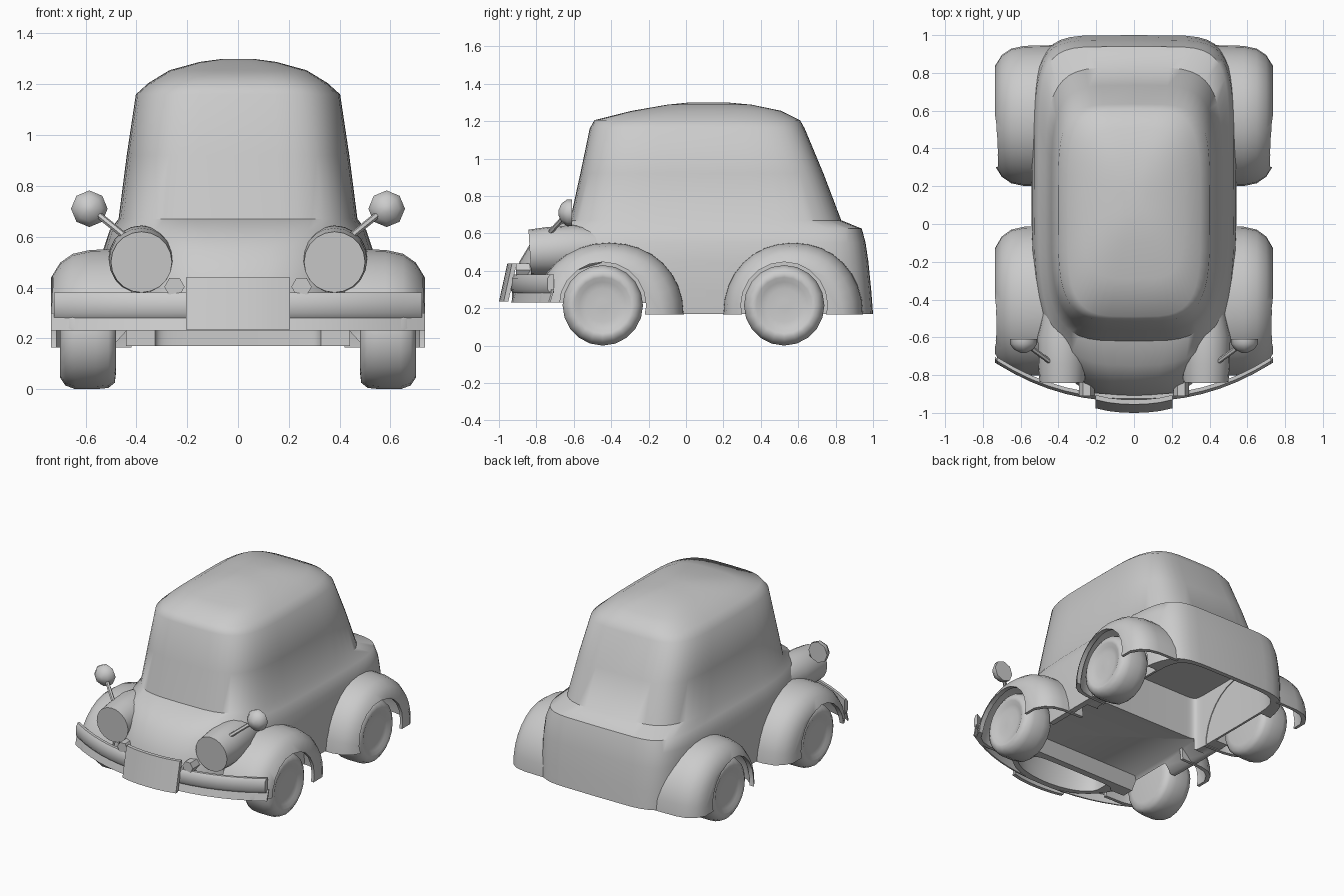
import bpy, bmesh, math
from mathutils import Vector

if "Cube" in bpy.data.objects:
    bpy.data.objects.remove(bpy.data.objects["Cube"], do_unlink=True)

paint = bpy.data.materials.new("plain grey")
paint.use_nodes = True
paint.diffuse_color = (0.6, 0.6, 0.6, 1)
paint.node_tree.nodes["Principled BSDF"].inputs["Base Color"].default_value = (0.6, 0.6, 0.6, 1)


def loft(name, rings):
    """Skin a list of closed rings and cap both ends."""
    bm = bmesh.new()
    loops = [[bm.verts.new(p) for p in ring] for ring in rings]
    n = len(loops[0])
    for a, b in zip(loops, loops[1:]):
        for i in range(n):
            j = (i + 1) % n
            bm.faces.new((a[i], a[j], b[j], b[i]))
    bm.faces.new(loops[0])
    bm.faces.new(loops[-1])
    bmesh.ops.recalc_face_normals(bm, faces=bm.faces)
    mesh = bpy.data.meshes.new(name)
    bm.to_mesh(mesh)
    bm.free()
    ob = bpy.data.objects.new(name, mesh)
    bpy.context.collection.objects.link(ob)
    mesh.materials.append(paint)
    return ob


def lathe(name, start, direction, profile, n):
    """Turn (distance, radius) pairs about an axis."""
    d = Vector(direction).normalized()
    u = d.cross(Vector((0, 0, 1))).normalized()
    v = u.cross(d)
    turn = [math.tau * i / n for i in range(n)]
    return loft(name, [[Vector(start) + d * a + (u * math.cos(t) + v * math.sin(t)) * r
                        for t in turn] for a, r in profile])


def hopper(name, *levels):
    """Box whose outline may change with height: half width, y0, y1, z."""
    return loft(name, [[(-h, y0, z), (h, y0, z), (h, y1, z), (-h, y1, z)] for h, y0, y1, z in levels])


def power(value, e):
    return math.copysign(abs(value) ** e, value)


def plan_ring(z, front, back, half, nf, nb, count=48):
    """Rounded plan outline with separate front and back roundness."""
    mid, reach = (front + back) / 2, (back - front) / 2
    pts = []
    for i in range(count):
        t = math.tau * i / count
        e = 2 / (nb if math.sin(t) > 0 else nf)
        pts.append((half * power(math.cos(t), e), mid + reach * power(math.sin(t), e), z))
    return pts


# Body and cabin: height, front, back, half width, front and back roundness
body = loft("body_shell", [plan_ring(*r) for r in (
    (0.17, -0.93, 1.00, 0.535, 2.7, 6),
    (0.30, -0.93, 0.99, 0.542, 2.7, 6),
    (0.45, -0.89, 0.975, 0.54, 2.7, 6),
    (0.55, -0.83, 0.96, 0.53, 2.8, 6),
    (0.625, -0.75, 0.94, 0.505, 3.2, 6),
    (0.67, -0.62, 0.83, 0.47, 4, 4.5),
    (0.92, -0.565, 0.735, 0.438, 4, 4.5),
    (1.16, -0.515, 0.635, 0.402, 4, 4.5),
    (1.205, -0.49, 0.61, 0.352, 4, 4),
    (1.255, -0.29, 0.51, 0.27, 4, 4),
    (1.288, -0.10, 0.35, 0.15, 3, 3),
    (1.30, 0.02, 0.22, 0.06, 3, 3))])

WHEELS = (("front", -0.445, -0.41, 0.40), ("rear", 0.525, 0.572, 0.375))
SIDES = (("left", 1), ("right", -1))


def fender_form(name, s, mid, reach, inset, inner):
    """Domed arch that shrinks towards the outer face."""
    rings = []
    for x, k in ((inner, 1.0), (0.58, 0.99), (0.65, 0.95), (0.70, 0.86), (0.735, 0.71)):
        arch = []
        for i in range(17):
            t = math.pi * i / 16
            arch.append((s * (x - inset), mid + (reach * k - inset) * power(math.cos(t), 0.95),
                         0.165 - inset + 0.387 * k * power(math.sin(t), 0.95)))
        rings.append(arch)
    return loft(name, rings)


# Fenders are thin shells: an inset copy hollows each one
fenders, hollows, wells = [], [], []
for end, axle, mid, reach in WHEELS:
    for side, s in SIDES:
        fenders.append(fender_form(f"{end}_{side}_fender", s, mid, reach, 0, 0.42))
        hollows.append(fender_form("hollow_cutter", s, mid, reach, 0.02, 0.40))
        wells.append(lathe("well_cutter", (s * 0.44, axle, 0.215), (s, 0, 0),
                           ((0, 0.232), (0.5, 0.232)), 20))
        wells.append(loft("slot_cutter", [[(s * x, axle - 0.224, z), (s * x, axle + 0.224, z),
                                           (s * (x + 0.5), axle + 0.224, z), (s * (x + 0.5), axle - 0.224, z)]
                                          for x, z in ((0.445, -0.1), (0.445, 0.22))]))

# Raised front lower edge, sloping cabin floor pan, open rear bay and open nose
trim = hopper("trim_cutter", (1, -1.3, -0.63, -0.1), (1, -1.3, -0.63, 0.23))
under = [
    hopper("floor_cutter", (0.53, -0.57, 0.12, 0.13), (0.42, -0.49, 0.12, 0.25)),
    loft("bay_cutter", [plan_ring(z, 0.11, y, 0.425, 20, 6) for z, y in ((0.1, 0.975), (0.55, 0.93))]),
    loft("nose_cutter", [plan_ring(z, y, -0.59, h, 2, 8)
                         for z, y, h in ((0.1, -0.895, 0.33), (0.3, -0.895, 0.33), (0.45, -0.84, 0.28))])]


def carve(ob, cutters):
    bpy.context.view_layer.objects.active = ob
    for c in cutters:
        m = ob.modifiers.new("cut", 'BOOLEAN')
        m.object, m.operation, m.solver = c, 'DIFFERENCE', 'EXACT'
        bpy.ops.object.modifier_apply(modifier=m.name)


carve(body, wells + [trim] + under)
for f, h in zip(fenders, hollows):
    carve(f, [h] + wells + [trim])
for c in wells + hollows + under + [trim]:
    bpy.data.objects.remove(c, do_unlink=True)

# Wheels: rounded tyre with a shallow dished hub
TYRE = ((0, 0.15), (0.005, 0.19), (0.03, 0.21), (0.08, 0.215), (0.16, 0.215), (0.20, 0.20),
        (0.22, 0.17), (0.217, 0.15), (0.205, 0.125), (0.198, 0.09), (0.20, 0.03))
for end, axle, mid, reach in WHEELS:
    for side, s in SIDES:
        lathe(f"{end}_{side}_wheel", (s * 0.48, axle, 0.215), (s, 0, 0), TYRE, 20)

for side, s in SIDES:
    # Headlight pods running back into the bonnet
    lathe(f"{side}_headlight", (s * 0.38, -0.835, 0.50), (0, 1, 0.06),
          ((0, 0.12), (0.10, 0.128), (0.24, 0.13), (0.38, 0.10)), 20)
    # Small indicator lamps
    lathe(f"{side}_indicator", (s * 0.25, -0.91, 0.403), (0, 1, 0), ((0, 0.04), (0.09, 0.04)), 6)
    # Mirrors: domed cup with a flat glass side, on a thin arm
    lathe(f"{side}_mirror", (s * 0.585, -0.61, 0.71), (0, -1, 0),
          ((0, 0.072), (0.025, 0.072), (0.055, 0.05), (0.072, 0.015)), 8)
    root, tip = Vector((s * 0.43, -0.74, 0.59)), Vector((s * 0.56, -0.645, 0.695))
    lathe(f"{side}_mirror_arm", root, tip - root, ((0, 0.013), ((tip - root).length, 0.013)), 6)


def bowed_bar(name, half, bow, section, steps=16):
    """Sweep a (y, z) section across the car, swept back at the ends."""
    xs = [half * (2 * i / steps - 1) for i in range(steps + 1)]
    return loft(name, [[(x, y + bow * abs(x / half) ** 2.3, z) for y, z in section] for x in xs])


# Front bumper, the apron strip below it and a blank plate
bowed_bar("front_bumper", 0.725, 0.20,
          ((-0.925, 0.28), (-0.94, 0.30), (-0.94, 0.36), (-0.925, 0.38), (-0.905, 0.38), (-0.905, 0.28)))
bowed_bar("front_apron", 0.735, 0.20,
          ((-0.935, 0.23), (-0.915, 0.30), (-0.905, 0.30), (-0.925, 0.23)))
bowed_bar("front_plate", 0.205, 0.025,
          ((-1.0, 0.235), (-0.955, 0.44), (-0.93, 0.44), (-0.975, 0.235)), 6)

# Smooth shading with crisp creases
bpy.ops.object.select_all(action='DESELECT')
for ob in bpy.context.scene.objects:
    if ob.type == 'MESH' and ob.data.materials and ob.data.materials[0] == paint:
        ob.select_set(True)
        bpy.context.view_layer.objects.active = ob
bpy.ops.object.shade_smooth_by_angle(angle=math.radians(48))
